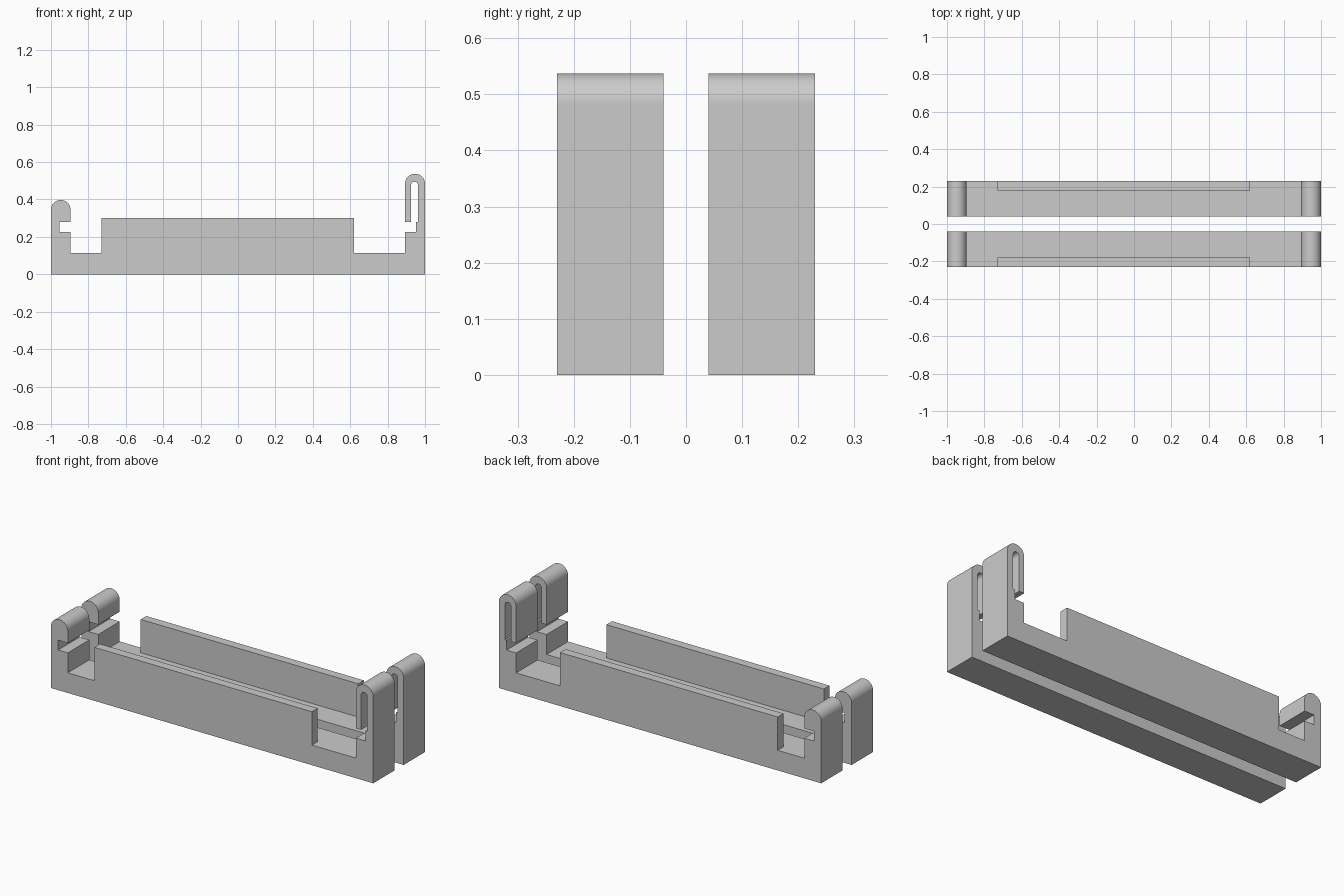
import bpy, bmesh, math
from mathutils import Vector

cube = bpy.data.objects.get("Cube")
if cube:
    bpy.data.objects.remove(cube, do_unlink=True)

grey = bpy.data.materials.new("plain grey")
grey.use_nodes = True
GREY = (0.6, 0.6, 0.6, 1)
grey.diffuse_color = GREY
grey.node_tree.nodes["Principled BSDF"].inputs["Base Color"].default_value = GREY

FLOOR, WALL_TOP = 0.113, 0.30
Y_IN, Y_WALL, Y_OUT = 0.04, 0.18, 0.23
WALL_X = (-0.73, 0.62)


def arc(cx, cz, r, start, end, n=20):
    """Points along a circular arc, angles in degrees."""
    return [(cx + r * math.cos(math.radians(start + (end - start) * i / n)),
             cz + r * math.sin(math.radians(start + (end - start) * i / n)))
            for i in range(n + 1)]


def rail_profile():
    """Side outline of one rail with its two end clips, as (x, z)."""
    pts = [(-1, 0), (1, 0)]
    # tall clip: outer wall, rounded top, hanging tongue and narrow slot
    pts += arc(0.9465, 0.484, 0.0535, 0, 180)
    pts += [(0.893, 0.28), (0.925, 0.28)]
    pts += arc(0.944, 0.476, 0.019, 180, 0, 12)
    pts += [(0.963, 0.28), (0.952, 0.28), (0.952, 0.225), (0.893, 0.225)]
    # floor between the clips
    pts += [(0.893, FLOOR), (-0.895, FLOOR)]
    # short clip: notch and rounded head
    pts += [(-0.895, 0.225), (-0.955, 0.225), (-0.955, 0.28), (-0.895, 0.28)]
    pts += arc(-0.9475, 0.345, 0.0525, 0, 180)
    return pts


def build_rail(name, side):
    bm = bmesh.new()
    # extrude the outline across the rail width
    face = bm.faces.new([bm.verts.new((x, side * Y_IN, z)) for x, z in rail_profile()])
    ext = bmesh.ops.extrude_face_region(bm, geom=[face])
    bmesh.ops.translate(bm, vec=(0, side * (Y_OUT - Y_IN), 0),
                        verts=[e for e in ext["geom"] if isinstance(e, bmesh.types.BMVert)])
    bmesh.ops.recalc_face_normals(bm, faces=bm.faces)

    # cut the wall footprint into the floor and raise it
    def floor_faces():
        return [f for f in bm.faces if all(abs(v.co.z - FLOOR) < 1e-5 for v in f.verts)]

    for co, no in (((WALL_X[0], 0, 0), (1, 0, 0)), ((WALL_X[1], 0, 0), (1, 0, 0)),
                   ((0, side * Y_WALL, 0), (0, 1, 0))):
        fs = floor_faces()
        geom = set(fs)
        for f in fs:
            geom.update(f.edges)
            geom.update(f.verts)
        bmesh.ops.bisect_plane(bm, geom=list(geom), plane_co=co, plane_no=no)
    foot = [f for f in floor_faces()
            if WALL_X[0] < f.calc_center_median().x < WALL_X[1]
            and abs(f.calc_center_median().y) > Y_WALL]
    ext = bmesh.ops.extrude_discrete_faces(bm, faces=foot)
    bmesh.ops.translate(bm, vec=Vector((0, 0, WALL_TOP - FLOOR)),
                        verts=list({v for f in ext["faces"] for v in f.verts}))

    # merge flat neighbours into clean faces
    bmesh.ops.remove_doubles(bm, verts=bm.verts, dist=1e-5)
    bmesh.ops.dissolve_limit(bm, angle_limit=math.radians(0.5),
                             verts=bm.verts, edges=bm.edges)
    bmesh.ops.recalc_face_normals(bm, faces=bm.faces)

    mesh = bpy.data.meshes.new(name)
    bm.to_mesh(mesh)
    bm.free()
    mesh.materials.append(grey)
    obj = bpy.data.objects.new(name, mesh)
    bpy.context.collection.objects.link(obj)

    # smooth the rounded clip tops only
    bpy.ops.object.select_all(action='DESELECT')
    obj.select_set(True)
    bpy.context.view_layer.objects.active = obj
    bpy.ops.object.shade_smooth_by_angle(angle=math.radians(30))
    weighted = obj.modifiers.new("flat sides", 'WEIGHTED_NORMAL')
    weighted.keep_sharp = True


build_rail("front_rail", -1)
build_rail("back_rail", 1)
